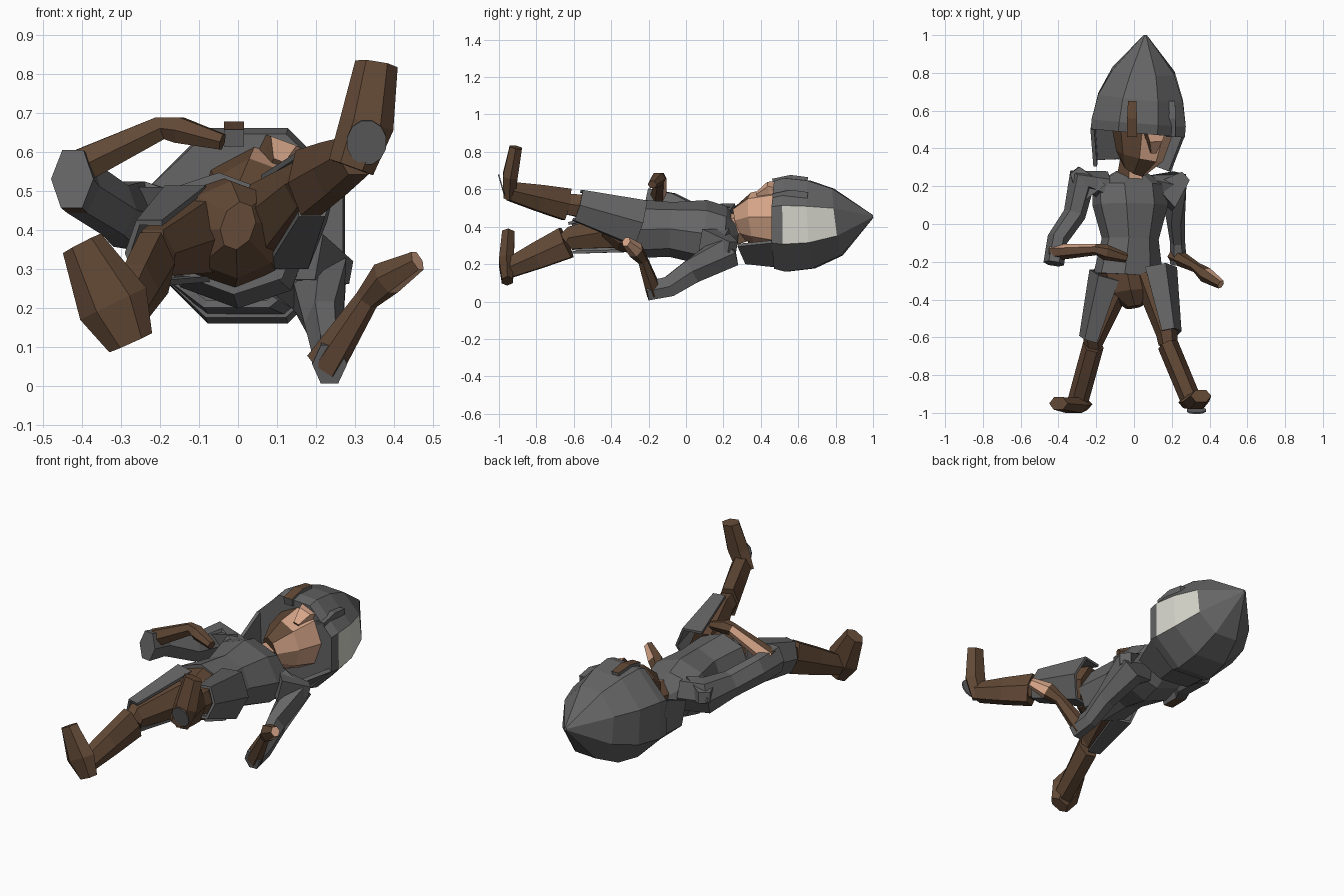
import bpy, bmesh, math
from mathutils import Vector as V

if "Cube" in bpy.data.objects:
    bpy.data.objects.remove(bpy.data.objects["Cube"])


def mat(name, r, g, b):
    m = bpy.data.materials.new(name)
    m.diffuse_color = (r, g, b, 1)
    m.use_nodes = True
    m.node_tree.nodes["Principled BSDF"].inputs["Base Color"].default_value = m.diffuse_color
    return m


MATS = [mat("cloth grey", .13, .13, .13), mat("dark brown", .12, .065, .036),
        mat("tan skin", .68, .38, .25), mat("pale panel", .68, .68, .61)]
GREY, BROWN, TAN, PALE = range(4)


def finish(name, bm, rule):
    bmesh.ops.recalc_face_normals(bm, faces=bm.faces[:])
    bm.normal_update()
    for f in bm.faces:
        f.material_index = rule(f.normal, f.calc_center_median()) if callable(rule) else rule
    me = bpy.data.meshes.new(name)
    bm.to_mesh(me)
    bm.free()
    for m in MATS:
        me.materials.append(m)
    ob = bpy.data.objects.new(name, me)
    bpy.context.collection.objects.link(ob)
    return ob


def tube(name, rings, rule, n=6, up=(0, 0, 1), drop=None):
    """Loft through rings of (x, y, z, half width, half height)."""
    bm = bmesh.new()
    up, pts, loops = V(up), [V(r[:3]) for r in rings], []
    for i, r in enumerate(rings):
        t = (pts[min(i + 1, len(pts) - 1)] - pts[max(i - 1, 0)]).normalized()
        side = t.cross(up).normalized()
        top = side.cross(t)
        k = 1 / math.cos(math.pi / n)
        a, b = r[3] * (k if n % 4 == 0 else 1), r[-1] * k
        ring = []
        for j in range(n):
            w = math.pi / 2 - math.pi / n + j * math.tau / n
            ring.append(bm.verts.new(pts[i] + side * a * math.cos(w) + top * b * math.sin(w)))
        loops.append(ring)
    for p, q in zip(loops, loops[1:]):
        for j in range(n):
            bm.faces.new((p[j], p[(j + 1) % n], q[(j + 1) % n], q[j]))
    bm.faces.new(loops[0])
    bm.faces.new(loops[-1])
    bmesh.ops.recalc_face_normals(bm, faces=bm.faces[:])
    bm.normal_update()
    if drop:
        gone = [f for f in bm.faces if drop(f.normal, f.calc_center_median())]
        bmesh.ops.delete(bm, geom=gone, context='FACES')
    return finish(name, bm, rule)


ROLL = (.35, 0, .94)   # the body leans a little towards +x

# Helmet crown with a pale side panel
tube("helmet_crown", [(.06, 1, .455, .008), (.05, .81, .425, .165, .18), (.035, .67, .412, .225, .235),
                      (.025, .535, .41, .25, .25), (.02, .48, .41, .25, .235)],
     lambda n, c: PALE if n.x > .75 and .535 < c.y < .81 and abs(n.z) < .35 else GREY, 8)

# Neck flap of the helmet, open at the face
flap = tube("helmet_flap", [(.02, .485, .41, .25, .24), (-.01, .29, .36, .205, .165)], GREY, 8,
            drop=lambda n, c: abs(n.y) > .9 or (c.z > .33 and n.x > -.8))
flap.modifiers.new("thickness", 'SOLIDIFY').thickness = .02


# Face, nose and neck
def skin(n, c):
    return TAN if n.x > .15 else BROWN


tube("face", [(.0, .29, .42, .06, .09), (.03, .36, .44, .115, .135), (.045, .5, .44, .15, .165)],
     skin, 8, ROLL)
tube("nose", [(.1, .5, .58, .06, .05), (.105, .44, .595, .035, .035), (.1, .38, .565, .015, .015)],
     skin, 4, ROLL)
tube("neck", [(-.015, .36, .4, .06), (-.02, .2, .38, .085)], skin, 6, ROLL)

# Two short straps over the brow
for i, (x, z) in enumerate(((-.01, .645), (.195, .565))):
    tube(f"brow_strap_{i}", [(x, .65, z, .022, .02), (x, .56, z + .01, .026, .022),
                             (x, .465, z - .01, .026, .022)],
         lambda n, c: BROWN if n.z > .5 and c.x < .1 else GREY, 4)

# Tunic and pelvis
tube("tunic", [(-.02, .28, .36, .07, .05), (-.02, .21, .365, .19, .125), (-.02, .1, .37, .19, .155),
               (-.02, -.08, .385, .14, .135), (-.03, -.27, .39, .175, .14)], GREY, 8, ROLL)
tube("pelvis", [(-.025, -.24, .39, .155, .13), (-.01, -.36, .4, .12, .115), (0, -.44, .41, .04, .06)],
     BROWN, 8, ROLL)

# Left arm, bent across the body
tube("left_sleeve", [(-.15, .2, .41, .08), (-.28, .22, .44, .085), (-.315, .05, .45, .06, .065),
                     (-.405, -.08, .51, .055, .07), (-.425, -.21, .53, .055, .075)],
     lambda n, c: BROWN if c.y < -.09 and n.z < -.5 else GREY)
tube("left_forearm", [(-.43, -.15, .55, .045), (-.2, -.135, .66, .03), (-.15, -.15, .655, .042, .033),
                      (-.04, -.18, .625, .025, .02)],
     lambda n, c: TAN if n.y > .5 and c.x < -.18 else BROWN)

# Right arm, elbow on the ground and hand raised
tube("right_sleeve", [(.1, .18, .32, .08), (.21, .21, .26, .085), (.22, .03, .16, .05, .065),
                      (.23, -.09, .08, .04, .055), (.235, -.21, .055, .045, .05)], GREY)
tube("right_forearm", [(.22, -.17, .05, .045), (.33, -.23, .22, .028), (.38, -.27, .275, .042),
                       (.46, -.32, .32, .025)],
     lambda n, c: TAN if n.x > .4 and c.z > .24 else BROWN)

# Shoulder points
for nm, a, b in (("left", (-.22, .16, .45), (-.315, .285, .46)), ("right", (.15, .14, .33), (.27, .25, .29))):
    tube(nm + "_shoulder", [(*a, .085, .06), (*b, .03, .03)], GREY, 4)

# Legs: hip, knee, calf top, ankle, then heel, arch and toe of the foot
LEGS = (("left", -1, [(-.09, -.3, .39), (-.215, -.61, .34)], [(-.215, -.64, .315), (-.3, -.95, .175)],
         [(-.275, -.955, .11), (-.32, -.96, .21), (-.4, -.95, .365)]),
        ("right", 1, [(.08, -.28, .42), (.175, -.58, .515)], [(.18, -.64, .52), (.305, -.94, .59)],
         [(.29, -.945, .56), (.33, -.94, .67), (.355, -.91, .825)]))
for nm, s, thigh, calf, foot in LEGS:
    hip, knee = thigh
    tube(nm + "_thigh", [(*hip, .085, .1), (*knee, .058, .06), (*calf[0], .05, .055)], BROWN)
    # Flared outer thigh guard, open on the inside
    guard = tube(nm + "_thigh_guard", [(hip[0] + s * .04, hip[1] + .03, hip[2], .11, .125),
                                       (knee[0] + s * .01, knee[1], knee[2], .068, .085)],
                 GREY, 6, drop=lambda n, c, s=s: abs(n.y) > .75 or n.x * s < -.5)
    guard.modifiers.new("thickness", 'SOLIDIFY').thickness = .015
    mid = V(calf[0]).lerp(V(calf[1]), .5)
    tube(nm + "_calf", [(*calf[0], .056, .085), (*mid, .056, .07), (*calf[1], .055, .05)], BROWN)
    tube(nm + "_foot", [(*foot[0], .06, .03), (*foot[1], .082 - .012 * s, .04), (*foot[2], .055, .033)],
         BROWN, 6, (0, 1, 0))

# Grey patch on the right sole
tube("sole_patch", [(.33, -.983, .625, .05, .058), (.33, -.99, .623, .05, .058)], GREY, 12)
